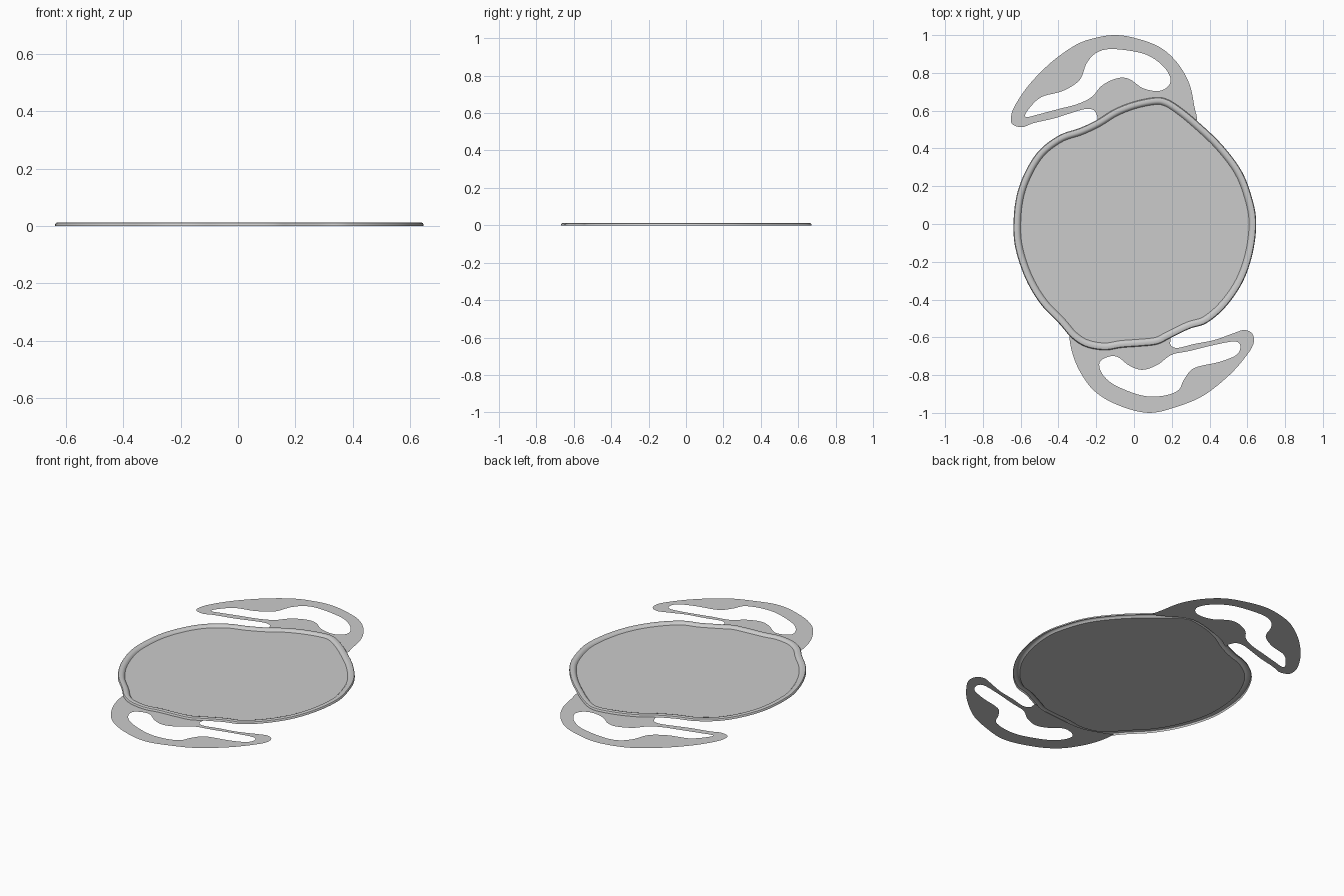
import bpy, bmesh
from mathutils import Vector


def smooth_loop(pts, n=6):
    """Closed Catmull-Rom curve through 2D points."""
    p = [Vector((x, y, 0)) for x, y in pts]
    out = []
    for i in range(len(p)):
        a, b, c, d = (p[(i + k) % len(p)] for k in (-1, 0, 1, 2))
        for s in range(n):
            t = s / n
            out.append(0.5 * (2 * b + (c - a) * t + (2 * a - 5 * b + 4 * c - d) * t ** 2
                              + (3 * b - a - 3 * c + d) * t ** 3))
    return out


def make_object(name, bm):
    me = bpy.data.meshes.new(name)
    bm.to_mesh(me)
    bm.free()
    ob = bpy.data.objects.new(name, me)
    bpy.context.collection.objects.link(ob)
    bpy.context.view_layer.objects.active = ob
    ob.select_set(True)
    bpy.ops.object.shade_smooth_by_angle(angle=0.6)
    ob.select_set(False)


def flat_loop_arm(name, outer, hole):
    """Paper-thin arm with one opening."""
    bm = bmesh.new()
    for loop in (outer, hole):
        vs = [bm.verts.new(v) for v in smooth_loop(loop)]
        for i, v in enumerate(vs):
            bm.edges.new((v, vs[i - 1]))
    bmesh.ops.triangle_fill(bm, use_beauty=True, edges=bm.edges[:], normal=(0, 0, 1))
    for f in bm.faces:
        f.normal_update()
        if f.normal.z < 0:
            f.normal_flip()
    make_object(name, bm)


# Disc: pressed sheet with a raised lip, counter-clockwise outline
outline = [
    (.647, 0), (.627, .13), (.57, .28), (.463, .423), (.335, .545), (.24, .622),
    (.172, .662), (.11, .67), (0, .648), (-.103, .608), (-.198, .55), (-.288, .508),
    (-.394, .471), (-.5, .392), (-.574, .28), (-.622, .148), (-.638, 0), (-.627, -.132),
    (-.574, -.29), (-.495, -.423), (-.394, -.53), (-.33, -.603), (-.256, -.65),
    (-.156, -.668), (-.066, -.655), (.03, -.648), (.124, -.637), (.19, -.605),
    (.294, -.555), (.384, -.525), (.484, -.44), (.574, -.31), (.627, -.16)]
lip = [(0, 0), (.001, .007), (.004, .011), (.01, .013), (.022, .013), (.029, .011),
       (.034, .006), (.038, .001)]
loop = smooth_loop(outline)
count = len(loop)
inward = []
for i in range(count):
    t = loop[(i + 1) % count] - loop[i - 1]
    inward.append(Vector((-t.y, t.x, 0)).normalized())
bm = bmesh.new()
rings = [[bm.verts.new(p + n * d + Vector((0, 0, z))) for p, n in zip(loop, inward)]
         for d, z in lip]
for a, b in zip(rings, rings[1:]):
    for i in range(count):
        j = (i + 1) % count
        bm.faces.new((a[i], a[j], b[j], b[i]))
bm.faces.new(rings[-1])
make_object("lens_disc", bm)

# Rear arm
flat_loop_arm(
    "rear_arm",
    [(.332, .55), (.32, .62), (.294, .74), (.23, .852), (.135, .937), (.003, .985),
     (-.103, 1.0), (-.21, .984), (-.31, .947), (-.437, .857), (-.553, .74), (-.632, .624),
     (-.652, .556), (-.638, .524), (-.59, .513), (-.532, .534), (-.42, .56), (-.341, .585),
     (-.262, .608), (-.214, .603), (-.193, .566), (-.19, .54), (-.1, .59), (.12, .645),
     (.28, .57)],
    [(-.574, .566), (-.5, .582), (-.394, .61), (-.3, .635), (-.225, .672), (-.167, .735),
     (-.087, .772), (-.024, .767), (.045, .72), (.124, .704), (.177, .725), (.193, .772),
     (.15, .84), (.055, .9), (-.103, .926), (-.193, .91), (-.25, .852), (-.288, .762),
     (-.378, .704), (-.49, .672), (-.558, .608)])

# Front arm
flat_loop_arm(
    "front_arm",
    [(-.34, -.58), (-.33, -.67), (-.288, -.778), (-.21, -.884), (-.087, -.958), (.08, -1.0),
     (.24, -.963), (.373, -.905), (.505, -.8), (.59, -.704), (.632, -.635), (.627, -.582),
     (.585, -.561), (.53, -.577), (.426, -.614), (.32, -.635), (.23, -.656), (.193, -.64),
     (.187, -.6), (.1, -.625), (-.15, -.64), (-.3, -.595)],
    [(-.183, -.735), (-.14, -.704), (-.087, -.704), (-.024, -.75), (.045, -.772),
     (.124, -.746), (.198, -.693), (.294, -.672), (.426, -.64), (.532, -.622),
     (.563, -.645), (.542, -.693), (.452, -.73), (.32, -.762), (.267, -.82), (.23, -.884),
     (.135, -.912), (.03, -.905), (-.103, -.852), (-.167, -.795)])
